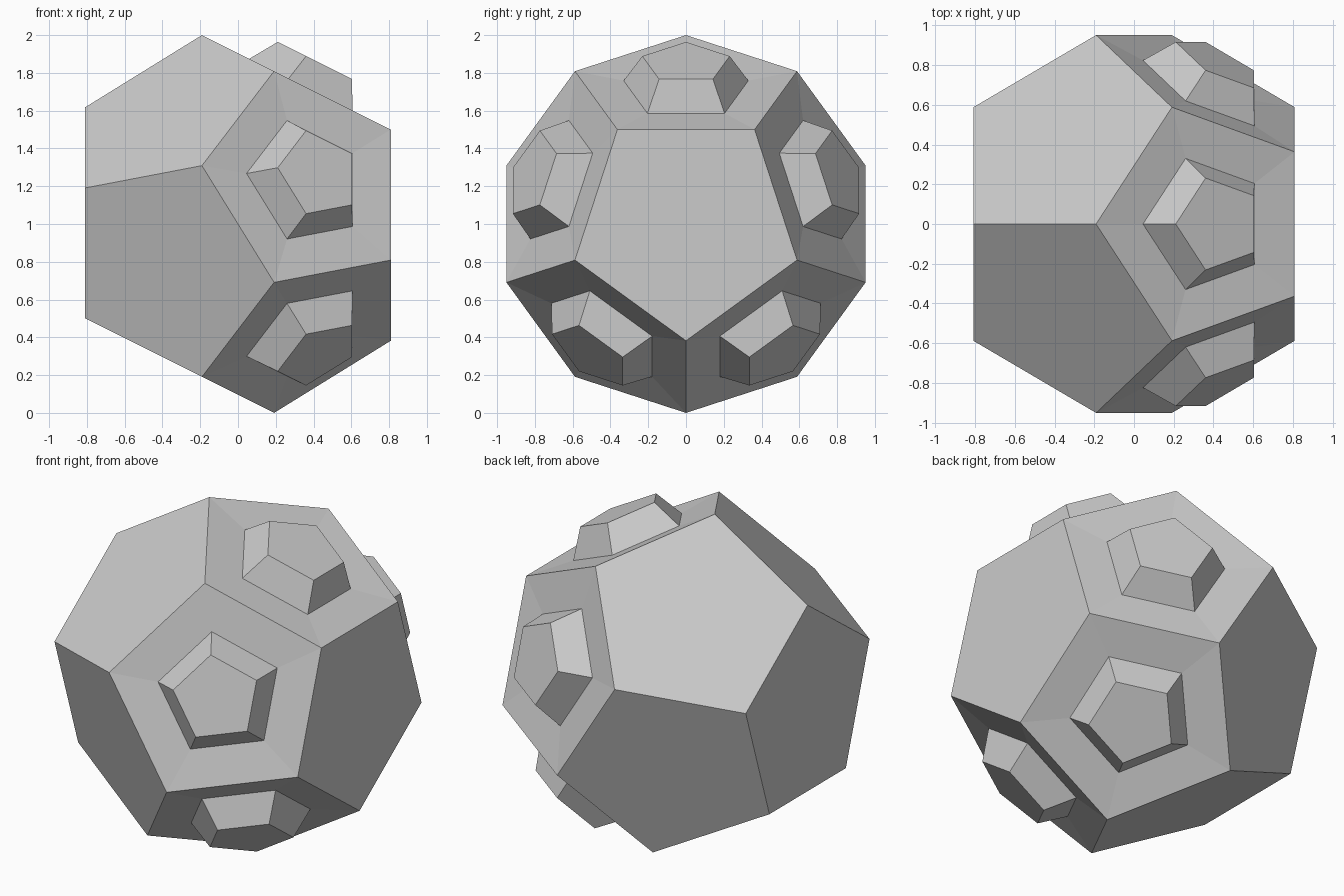
import bpy, bmesh, math
from mathutils import Vector

if "Cube" in bpy.data.objects:
    bpy.data.objects.remove(bpy.data.objects["Cube"])

bm = bmesh.new()

# Dodecahedron lying on its x axis: two pentagon caps and two middle rings
for x, radius, start in ((0.809, 0.618, -90), (0.191, 1.0, -90),
                         (-0.191, 1.0, 90), (-0.809, 0.618, 90)):
    for k in range(5):
        a = math.radians(start + 72 * k)
        bm.verts.new((x, radius * math.cos(a), radius * math.sin(a)))
bmesh.ops.convex_hull(bm, input=bm.verts[:])
bmesh.ops.dissolve_limit(bm, angle_limit=math.radians(5),
                         verts=bm.verts[:], edges=bm.edges[:])
bmesh.ops.recalc_face_normals(bm, faces=bm.faces[:])


def inset_to(face, normal, distance, radius):
    """Inset a pentagon, then set its distance from the centre and its size."""
    bmesh.ops.inset_individual(bm, faces=[face], thickness=0.05,
                               use_even_offset=True)
    centre = face.calc_center_median()
    for v in face.verts:
        v.co = normal * distance + (v.co - centre).normalized() * radius


# Five faces round the +x cap: shallow recess, then a raised tapered panel
bm.normal_update()
for face in [f for f in bm.faces if 0.3 < f.normal.x < 0.6]:
    n = face.normal.copy()
    inset_to(face, n, 0.795, 0.347)
    inset_to(face, n, 0.956, 0.243)

bm.normal_update()
mesh = bpy.data.meshes.new("dodecahedron_body")
bm.to_mesh(mesh)
bm.free()
body = bpy.data.objects.new("dodecahedron_body", mesh)
body.location = Vector((0, 0, 1))
bpy.context.collection.objects.link(body)
